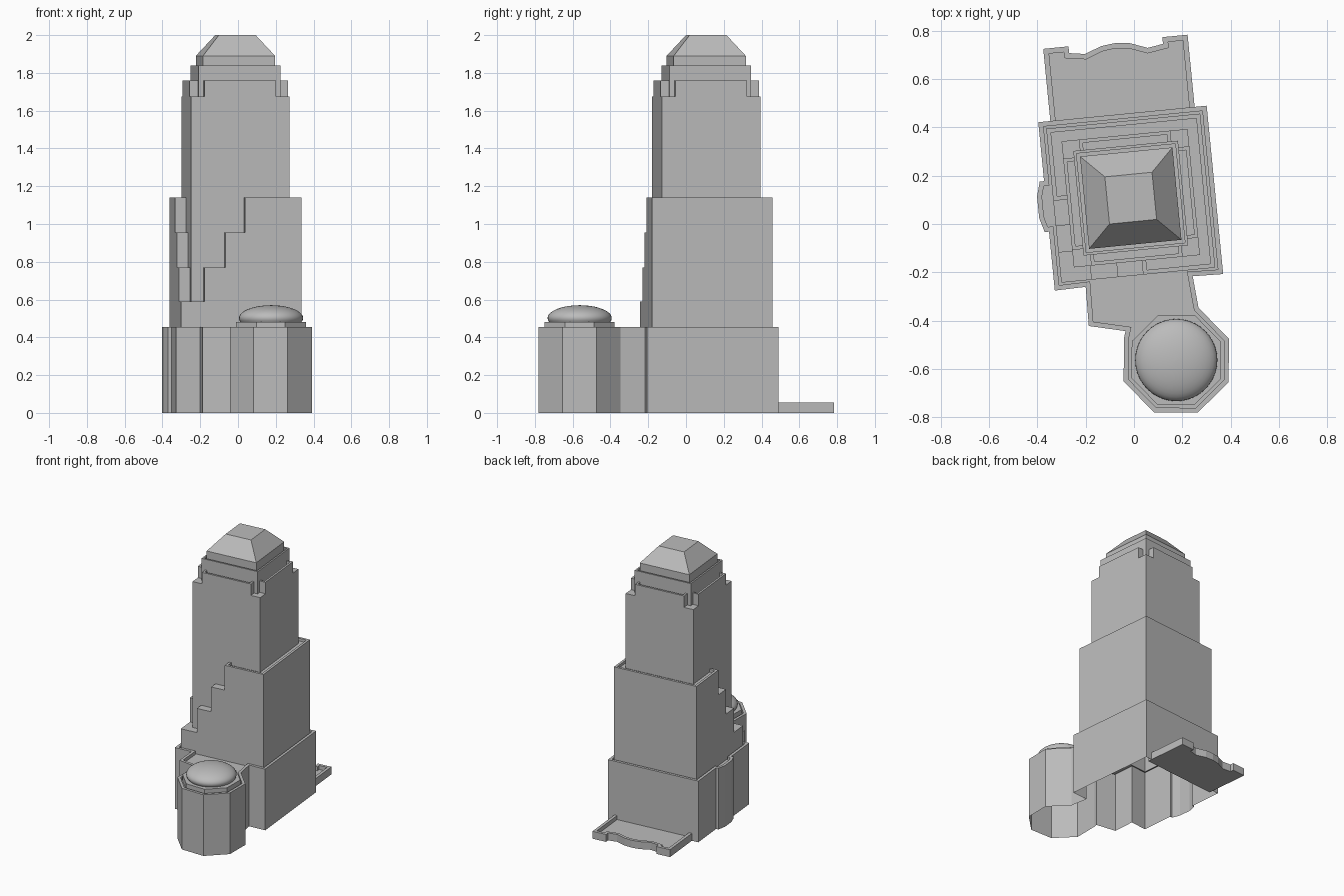
import bpy, bmesh, math
from mathutils import Vector, Matrix

cube = bpy.data.objects.get("Cube")
if cube:
    bpy.data.objects.remove(cube, do_unlink=True)

stone = bpy.data.materials.new("stone_grey")
stone.use_nodes = True
GREY = (0.5, 0.5, 0.5, 1)
stone.diffuse_color = GREY
stone.node_tree.nodes["Principled BSDF"].inputs["Base Color"].default_value = GREY

# The tower stands slightly turned on its plot
TURN = Matrix.Rotation(math.radians(5.6), 2)
CENTRE = Vector((-0.0135, 0.107))


def place(points):
    return [TURN @ Vector(p) + CENTRE for p in points]


def square(h):
    return place([(-h, -h), (h, -h), (h, h), (-h, h)])


def ring(centre, radius, sides, start=0.0):
    return [Vector(centre) + radius * Vector((math.cos(a), math.sin(a)))
            for a in (math.radians(start) + math.tau * k / sides for k in range(sides))]


def inset(points, width):
    out = []
    for i, p in enumerate(points):
        a = (p - points[i - 1]).normalized()
        b = (points[(i + 1) % len(points)] - p).normalized()
        n, m = Vector((-a.y, a.x)), Vector((-b.y, b.x))
        out.append(p + (n + m) * width / (1 + n.dot(m)))
    return out


def shell(name, loops, holes=(), closed_bottom=False):
    """Skin counter-clockwise loops of (points, z) and fill the last one around the holes."""
    bm = bmesh.new()
    rows = [[bm.verts.new((p.x, p.y, z)) for p in pts] for pts, z in loops]
    for low, high in zip(rows, rows[1:]):
        for i in range(len(low)):
            j = (i + 1) % len(low)
            bm.faces.new((low[i], low[j], high[j], high[i]))
    top = rows[-1]
    edges = [bm.edges.get((top[i - 1], top[i])) for i in range(len(top))]
    if holes:
        for pts in holes:
            row = [bm.verts.new((p.x, p.y, loops[-1][1])) for p in pts]
            edges += [bm.edges.new((row[i - 1], row[i])) for i in range(len(row))]
        made = bmesh.ops.triangle_fill(bm, edges=edges, use_beauty=True, use_dissolve=False)
        for f in made["geom"]:
            if isinstance(f, bmesh.types.BMFace):
                f.normal_update()
                if f.normal.z < 0:
                    f.normal_flip()
    else:
        bm.faces.new(top)
    if closed_bottom:
        bm.faces.new(rows[0][::-1])
    mesh = bpy.data.meshes.new(name)
    bm.to_mesh(mesh)
    bm.free()
    mesh.materials.append(stone)
    obj = bpy.data.objects.new(name, mesh)
    bpy.context.collection.objects.link(obj)
    return obj


def tier(name, pts, z0, z1, lip=0.0, depth=0.0, holes=(), closed_bottom=False):
    """Walls with an optional parapet around a sunken roof."""
    loops = [(pts, z0), (pts, z1)]
    if lip:
        inner = inset(pts, lip)
        loops += [(inner, z1), (inner, z1 - depth)]
    return shell(name, loops, holes, closed_bottom)


# Half widths of the stacked square blocks
BASE, LOWER, SHAFT, CROWN, ATTIC, ROOF = 0.35, 0.32, 0.262, 0.2175, 0.192, 0.098
TURRET = (0.175, -0.563)

# Base: square block, curved bay, connecting wing and eight-sided turret
bay = [(-BASE, 0.105), (-0.368, 0.105), (-0.385, 0.045),
       (-0.385, -0.045), (-0.368, -0.105), (-BASE, -0.105)]
octagon = ring(TURRET, 0.235, 8, 22)
wing_side = [Vector(p) for p in ((-0.2, -0.26), (-0.187, -0.422), (-0.035, -0.443))]
outline = (place([(-BASE, BASE)] + bay + [(-BASE, -BASE)]) + wing_side
           + octagon[3:] + octagon[:2] + [Vector((0.243, -0.216))]
           + place([(BASE, -BASE), (BASE, BASE)]))
plinth = ring(TURRET, 0.2, 8, 22)
tier("base_block", outline, 0, 0.455, 0.02, 0.025, [square(LOWER), plinth])

# Turret plinth and dome
dome_base = ring(TURRET, 0.16, 40)
tier("turret_plinth", plinth, 0.43, 0.48, holes=[dome_base])
steps = [math.radians(-20 + 109 * k / 12) for k in range(13)]
dome = shell("turret_dome", [(ring(TURRET, 0.17 * math.cos(a), 40), 0.502 + 0.068 * math.sin(a))
                             for a in steps])
bpy.ops.object.select_all(action="DESELECT")
dome.select_set(True)
bpy.context.view_layer.objects.active = dome
bpy.ops.object.shade_smooth_by_angle(angle=math.radians(40))

# Lower block with a staircase of setbacks around one corner
tier("lower_block", square(LOWER), 0.43, 0.59, holes=[square(SHAFT)])
inner = SHAFT - 0.018
levels = [0.59, 0.77, 0.955, 1.14]
for k, start in enumerate((-0.195, -0.085, 0.02)):
    strip = place([(start, -LOWER), (LOWER, -LOWER), (LOWER, LOWER), (-LOWER, LOWER),
                   (-LOWER, start), (-inner, start), (-inner, inner), (inner, inner),
                   (inner, -inner), (start, -inner)])
    lip = 0.018 if k == 2 else 0
    tier(f"setback_{k + 1}", strip, levels[k], levels[k + 1], lip, 0.02)

# Main shaft and the four parapets that leave its corners open
tier("shaft", square(SHAFT), 0.59, 1.675, holes=[square(CROWN)])
for k, side in enumerate(("front", "left", "back", "right")):
    spin = Matrix.Rotation(math.pi / 2 * k, 2)
    near, far = CROWN - 0.015, SHAFT
    wall = [spin @ Vector(p) for p in ((-0.19, -far), (0.19, -far), (0.19, -near), (-0.19, -near))]
    tier(f"{side}_parapet", place(wall), 1.675, 1.76, 0.015, 0.05)

# Crown, attic and sloping roof
tier("crown", square(CROWN), 1.675, 1.84, 0.012, 0.025, [square(ATTIC)])
shell("attic_and_roof", [(square(ATTIC), 1.815), (square(ATTIC), 1.89), (square(ROOF), 2.0)])

# Low rear terrace with a wavy outer wall
half = [(0.3, 0.32), (0.3, 0.65), (0.195, 0.65), (0.195, 0.622),
        (0.13, 0.612), (0.06, 0.638)]
terrace = half + [(0, 0.645)] + [(-x, y) for x, y in reversed(half)]
tier("rear_terrace", place(terrace), 0, 0.055, 0.022, 0.03, closed_bottom=True)
